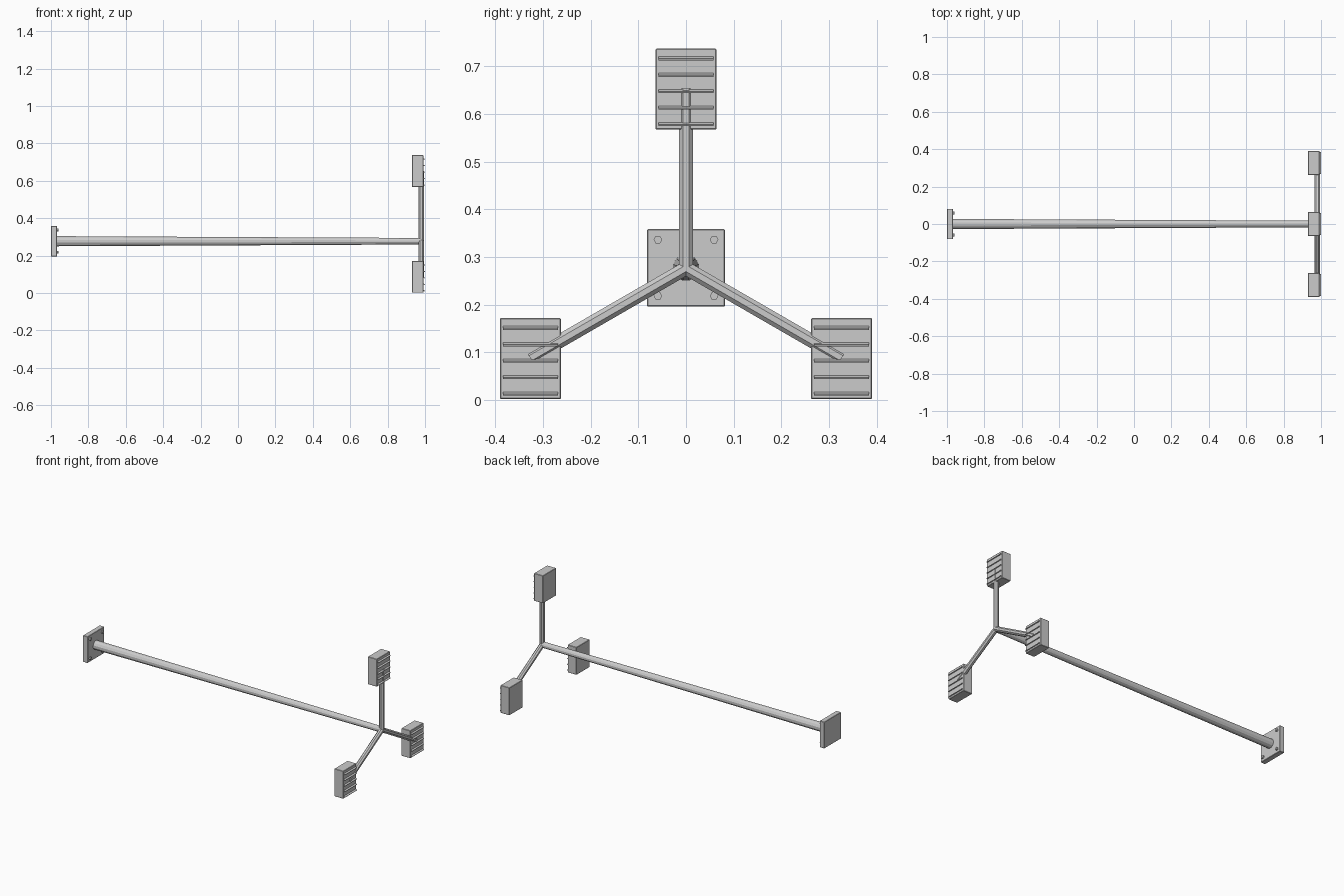
import bpy, bmesh, math
from mathutils import Matrix, Vector

if "Cube" in bpy.data.objects:
    bpy.data.objects.remove(bpy.data.objects["Cube"])

grey = bpy.data.materials.new("light_grey_metal")
grey.diffuse_color = (0.6, 0.6, 0.6, 1)
grey.use_nodes = True
grey.node_tree.nodes["Principled BSDF"].inputs["Base Color"].default_value = grey.diffuse_color
HUB = Vector((0.98, 0, 0.276))
ARM = 0.377


def finish(name, bm, bevel=0):
    mesh = bpy.data.meshes.new(name)
    bm.to_mesh(mesh)
    bm.free()
    obj = bpy.data.objects.new(name, mesh)
    bpy.context.collection.objects.link(obj)
    mesh.materials.append(grey)
    if bevel:
        mod = obj.modifiers.new("edge", 'BEVEL')
        mod.width = bevel
        mod.segments = 1
    return obj


def add_box(bm, center, size, tilt=0):
    m = (Matrix.Translation(center) @ Matrix.Rotation(tilt, 4, 'Y')
         @ Matrix.Diagonal((*size, 1)))
    bmesh.ops.create_cube(bm, size=1, matrix=m)


def add_rod(bm, a, b, r1, r2, sides):
    # prism or cone from a to b, with flats turned towards the x axis
    a, b = Vector(a), Vector(b)
    d = b - a
    rot = d.to_track_quat('Z', 'Y').to_matrix().to_4x4()
    m = (Matrix.Translation((a + b) / 2) @ rot
         @ Matrix.Rotation(math.pi / sides, 4, 'Z'))
    bmesh.ops.create_cone(bm, cap_ends=True, segments=sides, radius1=r1,
                          radius2=r2, depth=d.length, matrix=m)


# Square base plate
bm = bmesh.new()
add_box(bm, (-0.984, 0, 0.277), (0.032, 0.163, 0.163))
finish("base_plate", bm, 0.002)

# Four hexagonal bolt heads
bm = bmesh.new()
for y in (-0.059, 0.059):
    for z in (-0.059, 0.059):
        add_rod(bm, (-0.975, y, 0.277 + z), (-0.959, y, 0.277 + z), 0.009, 0.009, 6)
finish("plate_bolts", bm)

# Long tapered pole
bm = bmesh.new()
add_rod(bm, (-0.975, 0, 0.277), (0.975, 0, 0.277), 0.028, 0.018, 12)
finish("tapered_pole", bm)

# Three arms, each with a louvred box at its tip
for i, side in enumerate(("top", "right", "left")):
    ang = math.radians(90 + 120 * i)
    tip = HUB + Vector((0, math.cos(ang), math.sin(ang))) * ARM
    bm = bmesh.new()
    add_rod(bm, HUB, tip, 0.0155, 0.0155, 8)
    finish(side + "_arm", bm)

    bm = bmesh.new()
    add_box(bm, (0.9605, tip.y, tip.z - 0.001), (0.061, 0.128, 0.17))
    finish(side + "_box", bm, 0.002)

    # Slanted slats on the outer face
    bm = bmesh.new()
    for k in range(5):
        z = tip.z - 0.004 + (k - 2) * 0.0345
        add_box(bm, (0.991, tip.y, z), (0.018, 0.116, 0.004), math.radians(25))
    finish(side + "_slats", bm)
